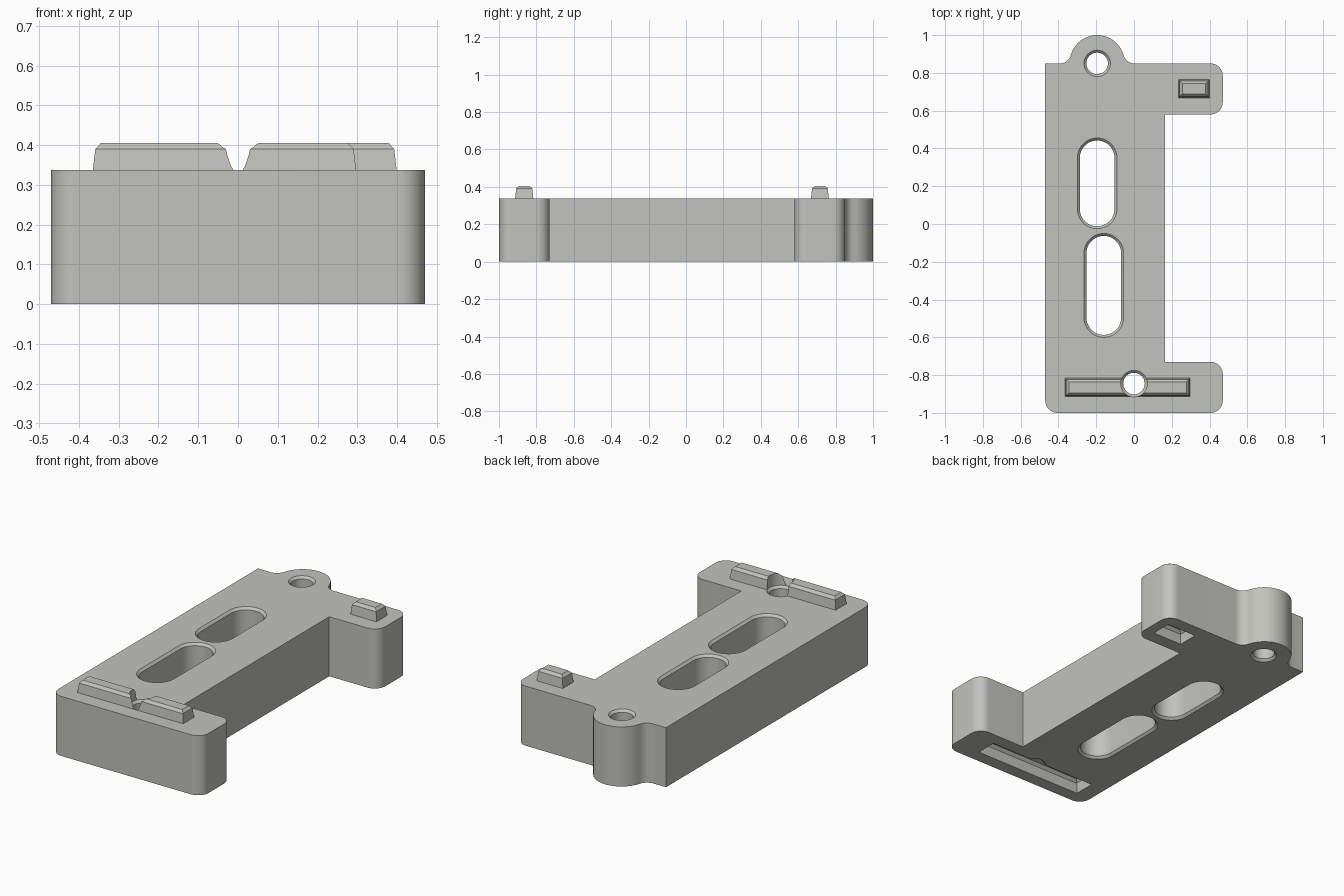
import bpy, bmesh, math

if "Cube" in bpy.data.objects:
    bpy.data.objects.remove(bpy.data.objects["Cube"])

H = 0.337   # plate thickness
C = 0.013   # chamfer around openings

grey = bpy.data.materials.new("light_grey")
grey.diffuse_color = (0.54, 0.54, 0.51, 1)
grey.use_nodes = True
grey.node_tree.nodes["Principled BSDF"].inputs["Base Color"].default_value = grey.diffuse_color


def loft(name, sections):
    """Solid skinned through matching point loops, given as (z, [(x, y), ...])."""
    bm = bmesh.new()
    rings = [[bm.verts.new((x, y, z)) for x, y in pts] for z, pts in sections]
    n = len(rings[0])
    bm.faces.new(rings[0][::-1])
    bm.faces.new(rings[-1])
    for a, b in zip(rings, rings[1:]):
        for i in range(n):
            j = (i + 1) % n
            bm.faces.new((a[i], a[j], b[j], b[i]))
    bmesh.ops.recalc_face_normals(bm, faces=bm.faces)
    me = bpy.data.meshes.new(name)
    bm.to_mesh(me)
    bm.free()
    me.materials.append(grey)
    ob = bpy.data.objects.new(name, me)
    bpy.context.collection.objects.link(ob)
    return ob


def arc(cx, cy, r, a0, a1, n=12):
    angles = [math.radians(a0 + (a1 - a0) * i / n) for i in range(n + 1)]
    return [(cx + r * math.cos(a), cy + r * math.sin(a)) for a in angles]


def slot(cx, y0, y1, r):
    return arc(cx, y1, r, 0, 180, 24) + arc(cx, y0, r, 180, 360, 24)


def rect(x0, x1, y0, y1, d):
    return [(x0 + d, y0 + d), (x1 - d, y0 + d), (x1 - d, y1 - d), (x0 + d, y1 - d)]


def combine(target, tool, operation):
    mod = target.modifiers.new(operation.lower(), 'BOOLEAN')
    mod.operation, mod.solver, mod.object = operation, 'EXACT', tool
    bpy.context.view_layer.objects.active = target
    bpy.ops.object.modifier_apply(modifier=mod.name)
    bpy.data.objects.remove(tool)


# Plate outline: spine, two arms and a filleted round lug
R, F = 0.065, 0.06                      # corner radius, lug fillet radius
LX, LY, LR, TOP = -0.195, 0.855, 0.145, 0.85
dy = TOP + F - LY
dx = math.sqrt((LR + F) ** 2 - dy ** 2)
t = math.degrees(math.atan2(dy, dx))
outline = (
    arc(-0.47 + R, -1 + R, R, 180, 270)
    + arc(0.47 - R, -1 + R, R, 270, 360)
    + arc(0.47 - R, -0.73 - R, R, 0, 90)
    + [(0.165, -0.73), (0.165, 0.58)]
    + arc(0.47 - R, 0.58 + R, R, 270, 360)
    + arc(0.47 - R, TOP - R, R, 0, 90)
    + arc(LX + dx, TOP + F, F, 270, 180 + t, 8)
    + arc(LX, LY, LR, t, 180 - t, 32)[1:-1]
    + arc(LX - dx, TOP + F, F, -t, -90, 8)
    + [(-0.47, TOP)]
)
plate = loft("bracket_plate", [(0, outline), (H, outline)])

# Locating ridge and nub on top, with matching sockets underneath
for box in ((-0.365, 0.297, -0.914, -0.816), (0.236, 0.399, 0.668, 0.764)):
    ridge = loft("locating_ridge", [
        (H - 0.02, rect(*box, 0)), (H, rect(*box, 0)),
        (0.39, rect(*box, 0.006)), (0.405, rect(*box, 0.02))])
    combine(plate, ridge, 'UNION')
    socket = loft("socket_cutter", [
        (-0.02, rect(*box, -0.012)), (0, rect(*box, -0.012)),
        (0.056, rect(*box, -0.006)), (0.072, rect(*box, 0.01))])
    combine(plate, socket, 'DIFFERENCE')

# Chamfered slots and round holes, all the way through
for cx, y0, y1, r in ((-0.195, 0.08, 0.35, 0.092), (-0.16, -0.495, -0.155, 0.092),
                      (LX, 0.85, 0.8501, 0.057), (0, -0.8451, -0.845, 0.057)):
    big, small = slot(cx, y0, y1, r + C), slot(cx, y0, y1, r)
    cutter = loft("opening_cutter", [(-0.03, big), (0, big), (C, small),
                                     (H - C, small), (H, big), (0.5, big)])
    combine(plate, cutter, 'DIFFERENCE')

# Smooth curves, crisp edges
bpy.ops.object.select_all(action='DESELECT')
plate.select_set(True)
bpy.context.view_layer.objects.active = plate
bpy.ops.object.shade_smooth_by_angle(angle=math.radians(25))
